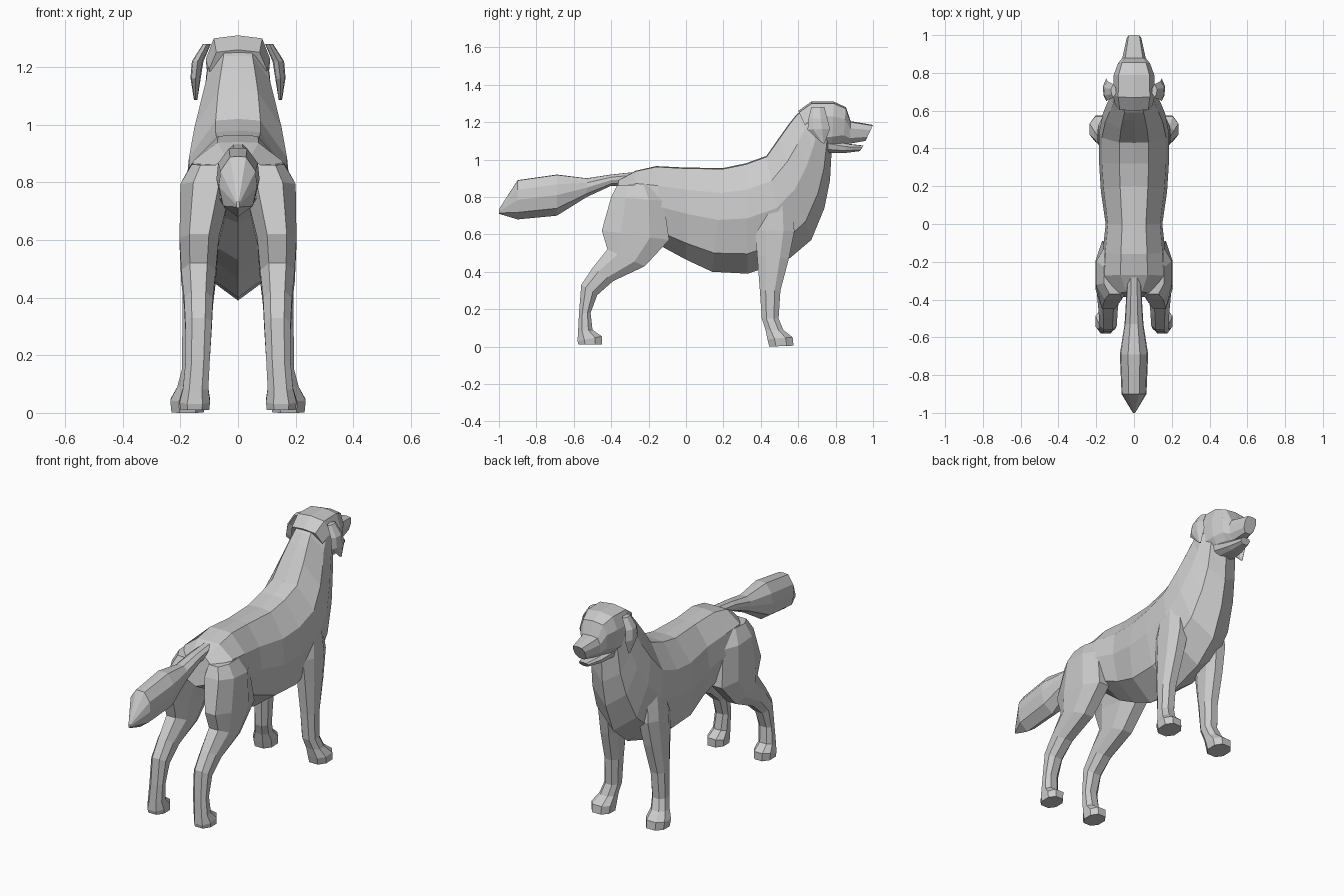
import bpy, bmesh

# Half cross-sections: (width factor, position from edge a to edge b)
BODY = [(0, 0), (.42, .01), (.92, .24), (1, .5), (.78, .82), (0, 1)]
HEAD = [(0, 0), (.75, .04), (1, .32), (.9, .75), (.45, 1)]
LEG = [(.5, 0), (1, .28), (1, .72), (.5, 1)]
LEAF = [(0, 0), (1, .35), (.8, .75), (0, 1)]


def loft(name, sections, half, mirror=False):
    """Skin rings given as (ya, za, yb, zb, centre x, half width)."""
    ring = half + [(-u, t) for u, t in reversed(half) if u]
    bm = bmesh.new()
    rows = [[bm.verts.new((cx + u * w, ya + (yb - ya) * t, za + (zb - za) * t))
             for u, t in ring] for ya, za, yb, zb, cx, w in sections]
    n = len(ring)
    for r, s in zip(rows, rows[1:]):
        for i in range(n):
            j = (i + 1) % n
            bm.faces.new((r[i], r[j], s[j], s[i]))
    bm.faces.new(rows[0])
    bm.faces.new(rows[-1])
    bmesh.ops.recalc_face_normals(bm, faces=bm.faces)
    me = bpy.data.meshes.new(name)
    bm.to_mesh(me)
    bm.free()
    ob = bpy.data.objects.new(name, me)
    bpy.context.collection.objects.link(ob)
    if mirror:
        m = ob.modifiers.new("Mirror", 'MIRROR')
        m.use_mirror_merge = False
    return ob


# Torso sweeping up into the neck
loft("torso_and_neck", [
    (-.36, .89, -.39, .72, 0, .10),
    (-.27, .94, -.28, .66, 0, .17),
    (-.16, .965, -.12, .53, 0, .165),
    (0, .957, 0, .465, 0, .15),
    (.2, .955, .14, .40, 0, .175),
    (.32, .98, .33, .39, 0, .185),
    (.43, 1.02, .54, .46, 0, .185),
    (.50, 1.12, .67, .57, 0, .165),
    (.55, 1.19, .74, .74, 0, .14),
    (.59, 1.24, .77, .89, 0, .12),
    (.64, 1.28, .78, 1.07, 0, .11)], BODY)

# Head, tapering to the muzzle, and lower jaw
loft("head", [
    (.60, 1.26, .70, 1.05, 0, .10),
    (.67, 1.31, .72, 1.05, 0, .112),
    (.79, 1.31, .78, 1.06, 0, .108),
    (.855, 1.28, .84, 1.08, 0, .085),
    (.88, 1.205, .875, 1.085, 0, .062),
    (1.0, 1.185, .96, 1.10, 0, .038)], HEAD)
loft("lower_jaw", [
    (.76, 1.11, .76, 1.035, 0, .075),
    (.86, 1.085, .85, 1.035, 0, .055),
    (.95, 1.075, .93, 1.045, 0, .03)], HEAD)

# Drooping ears
loft("ears", [
    (.74, 1.28, .67, 1.28, .108, .014),
    (.755, 1.22, .655, 1.22, .14, .02),
    (.77, 1.165, .65, 1.16, .147, .018),
    (.74, 1.085, .725, 1.09, .147, .006)], LEAF, True)

# Bushy tail
loft("tail", [
    (-.26, .935, -.34, .86, 0, .035),
    (-.40, .92, -.40, .86, 0, .042),
    (-.53, .9, -.53, .80, 0, .05),
    (-.69, .92, -.69, .70, 0, .075),
    (-.90, .89, -.90, .68, 0, .066),
    (-1.0, .735, -1.0, .71, 0, .006)], BODY)

# Front legs with paws
loft("front_legs", [
    (.56, .78, .40, .78, .115, .06),
    (.58, .62, .37, .62, .13, .06),
    (.55, .47, .38, .49, .14, .052),
    (.505, .30, .395, .30, .148, .045),
    (.495, .15, .405, .15, .153, .042),
    (.52, .09, .425, .09, .165, .046),
    (.57, .05, .435, .04, .175, .06),
    (.575, .005, .445, 0, .175, .056)], LEG, True)

# Hind legs with thigh, hock and paw
loft("hind_legs", [
    (-.17, .87, -.37, .86, .10, .06),
    (-.12, .78, -.40, .80, .11, .09),
    (-.09, .57, -.45, .62, .135, .068),
    (-.22, .43, -.42, .52, .137, .06),
    (-.39, .35, -.50, .42, .137, .05),
    (-.475, .275, -.56, .33, .137, .046),
    (-.51, .18, -.572, .18, .14, .042),
    (-.50, .09, -.577, .08, .147, .044),
    (-.45, .055, -.58, .03, .15, .053),
    (-.45, .01, -.575, .01, .15, .05)], LEG, True)
